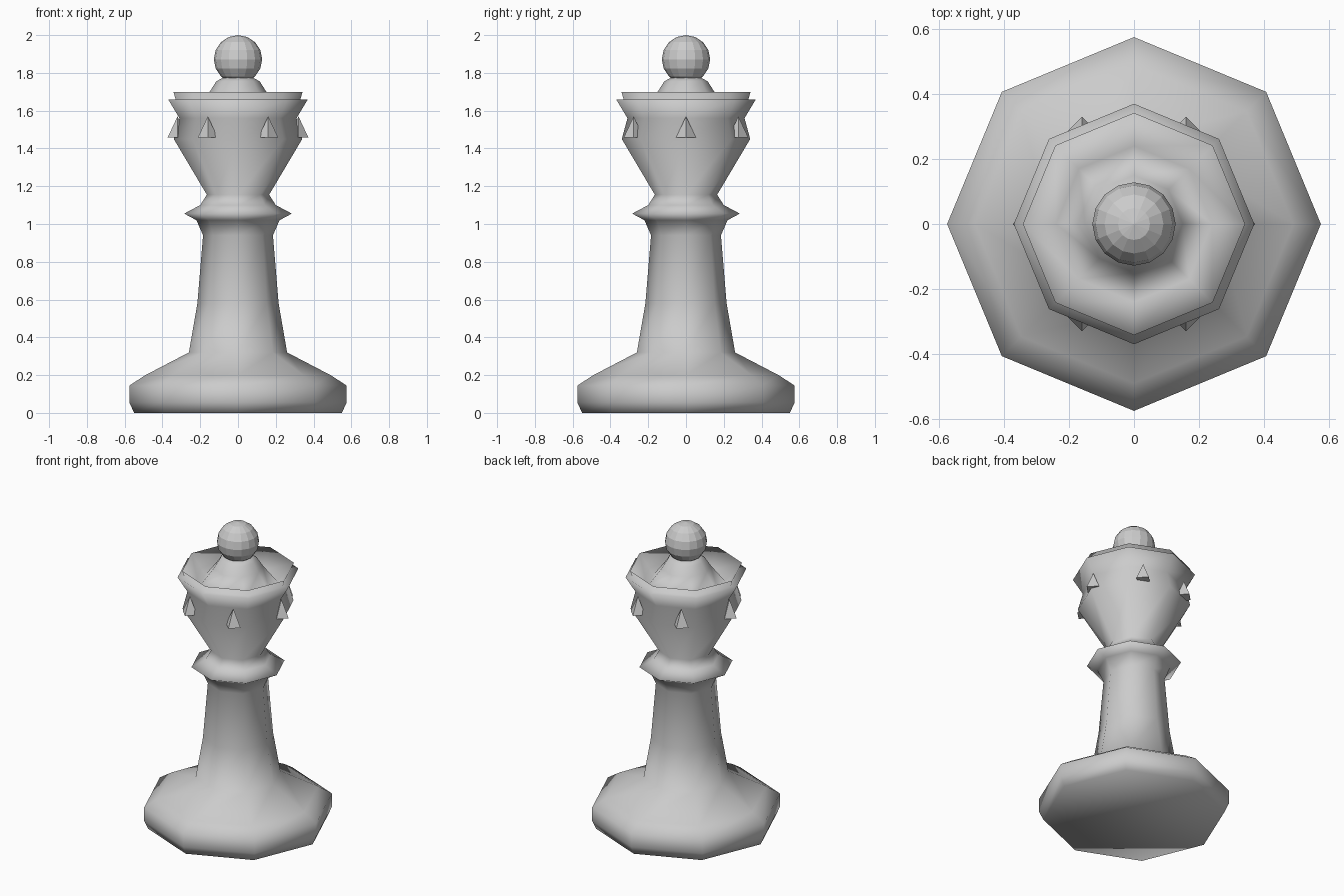
import bpy, bmesh
from math import cos, sin, pi

if "Cube" in bpy.data.objects:
    bpy.data.objects.remove(bpy.data.objects["Cube"])

SIDES = 8


def finish(bm, name, smooth):
    bmesh.ops.recalc_face_normals(bm, faces=bm.faces)
    for f in bm.faces:
        f.smooth = smooth
    me = bpy.data.meshes.new(name)
    bm.to_mesh(me)
    bm.free()
    ob = bpy.data.objects.new(name, me)
    bpy.context.collection.objects.link(ob)
    return ob


def lathe(name, profile):
    """Eight-sided turned solid from (radius, height) points, capped at both ends."""
    bm = bmesh.new()
    rings = [[bm.verts.new((r * cos(2 * pi * i / SIDES), r * sin(2 * pi * i / SIDES), z))
              for i in range(SIDES)] for r, z in profile]
    for a, b in zip(rings, rings[1:]):
        for i in range(SIDES):
            j = (i + 1) % SIDES
            bm.faces.new((a[i], a[j], b[j], b[i]))
    bm.faces.new(rings[0][::-1])
    bm.faces.new(rings[-1])
    return finish(bm, name, True)


# Turned body: foot, stem, collar, cup, stepped rim, dished top with central mound
lathe("turned_body", [
    (0.55, 0.0), (0.575, 0.055), (0.575, 0.145), (0.49, 0.20),
    (0.26, 0.32), (0.215, 0.58), (0.185, 0.94),
    (0.22, 1.02), (0.285, 1.055), (0.20, 1.10), (0.165, 1.155),
    (0.34, 1.45), (0.31, 1.56), (0.37, 1.66),
    (0.33, 1.66), (0.342, 1.70), (0.24, 1.585),
    (0.15, 1.70), (0.115, 1.755), (0.08, 1.775)])

# Faceted ball on top
bm = bmesh.new()
bmesh.ops.create_uvsphere(bm, u_segments=16, v_segments=8, radius=0.128)
bmesh.ops.translate(bm, verts=bm.verts, vec=(0, 0, 1.872))
finish(bm, "top_ball", False)

# Six small four-sided spikes around the cup, all with corners on the axes
for k in range(6):
    a = k * pi / 3
    bm = bmesh.new()
    c = (0.32 * cos(a), 0.32 * sin(a))
    base = [bm.verts.new((c[0] + 0.053 * cos(i * pi / 2), c[1] + 0.053 * sin(i * pi / 2), 1.457))
            for i in range(4)]
    tip = bm.verts.new((c[0], c[1], 1.57))
    bm.faces.new(base[::-1])
    for i in range(4):
        bm.faces.new((base[i], base[(i + 1) % 4], tip))
    finish(bm, f"cup_spike_{k + 1}", False)
